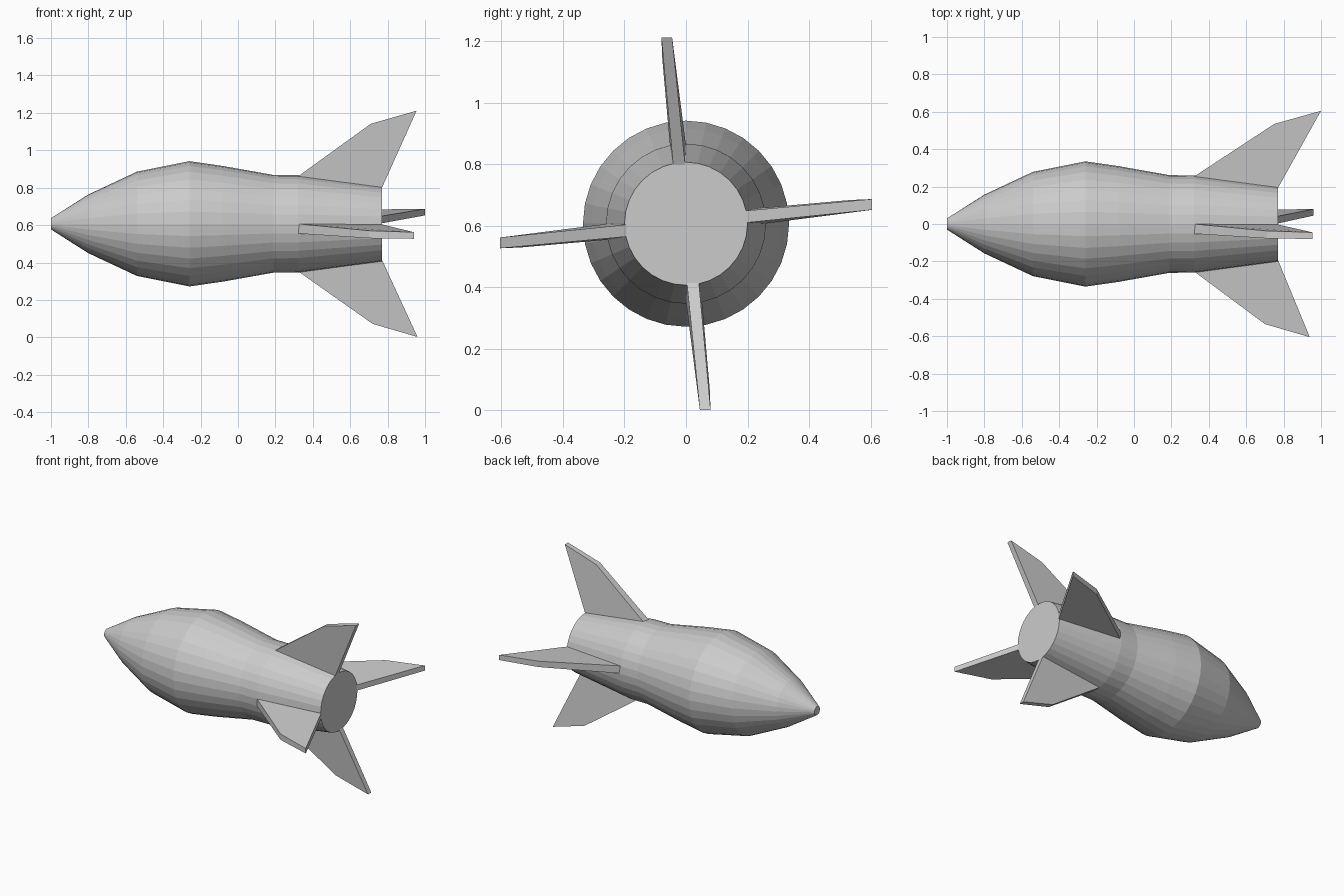
import bpy, bmesh, math
from mathutils import Matrix

if "Cube" in bpy.data.objects:
    bpy.data.objects.remove(bpy.data.objects["Cube"])

AXIS_Z = 0.607
SIDES = 32


def make_object(name, bm):
    bmesh.ops.recalc_face_normals(bm, faces=bm.faces[:])
    mesh = bpy.data.meshes.new(name)
    bm.to_mesh(mesh)
    bm.free()
    obj = bpy.data.objects.new(name, mesh)
    obj.location.z = AXIS_Z
    bpy.context.collection.objects.link(obj)
    return obj


# Body: (x, radius) profile turned around the x axis, with flat end caps
profile = [(-1.0, 0.03), (-0.8, 0.157), (-0.54, 0.279), (-0.26, 0.335),
           (-0.08, 0.309), (0.19, 0.261), (0.32, 0.26), (0.77, 0.2)]
bm = bmesh.new()
rings = []
for x, r in profile:
    angles = [2 * math.pi * i / SIDES for i in range(SIDES)]
    rings.append([bm.verts.new((x, r * math.cos(a), r * math.sin(a))) for a in angles])
for a, b in zip(rings, rings[1:]):
    for i in range(SIDES):
        j = (i + 1) % SIDES
        bm.faces.new((a[i], a[j], b[j], b[i]))
bm.faces.new(rings[0])
bm.faces.new(rings[-1])
make_object("rocket_body", bm)


# Fins: leaning tapered plates; each corner is (x, radial, inner side, outer side)
def make_fin(name, angle, mid_x, tip_x):
    corners = [(0.32, 0.253, 0.0, 0.052), (mid_x, 0.535, 0.037, 0.077),
               (tip_x, 0.605, 0.045, 0.08), (0.77, 0.193, 0.003, 0.042)]
    bm = bmesh.new()
    near = [bm.verts.new((x, r, v)) for x, r, v, _ in corners]
    far = [bm.verts.new((x, r, v)) for x, r, _, v in corners]
    bm.faces.new(near)
    bm.faces.new(far)
    for i in range(4):
        j = (i + 1) % 4
        bm.faces.new((near[i], near[j], far[j], far[i]))
    bm.transform(Matrix.Rotation(math.radians(angle), 4, 'X'))
    return make_object(name, bm)


make_fin("back_fin", 0, 0.75, 1.0)
make_fin("top_fin", 90, 0.71, 0.955)
make_fin("front_fin", 180, 0.70, 0.94)
make_fin("bottom_fin", 270, 0.72, 0.96)
